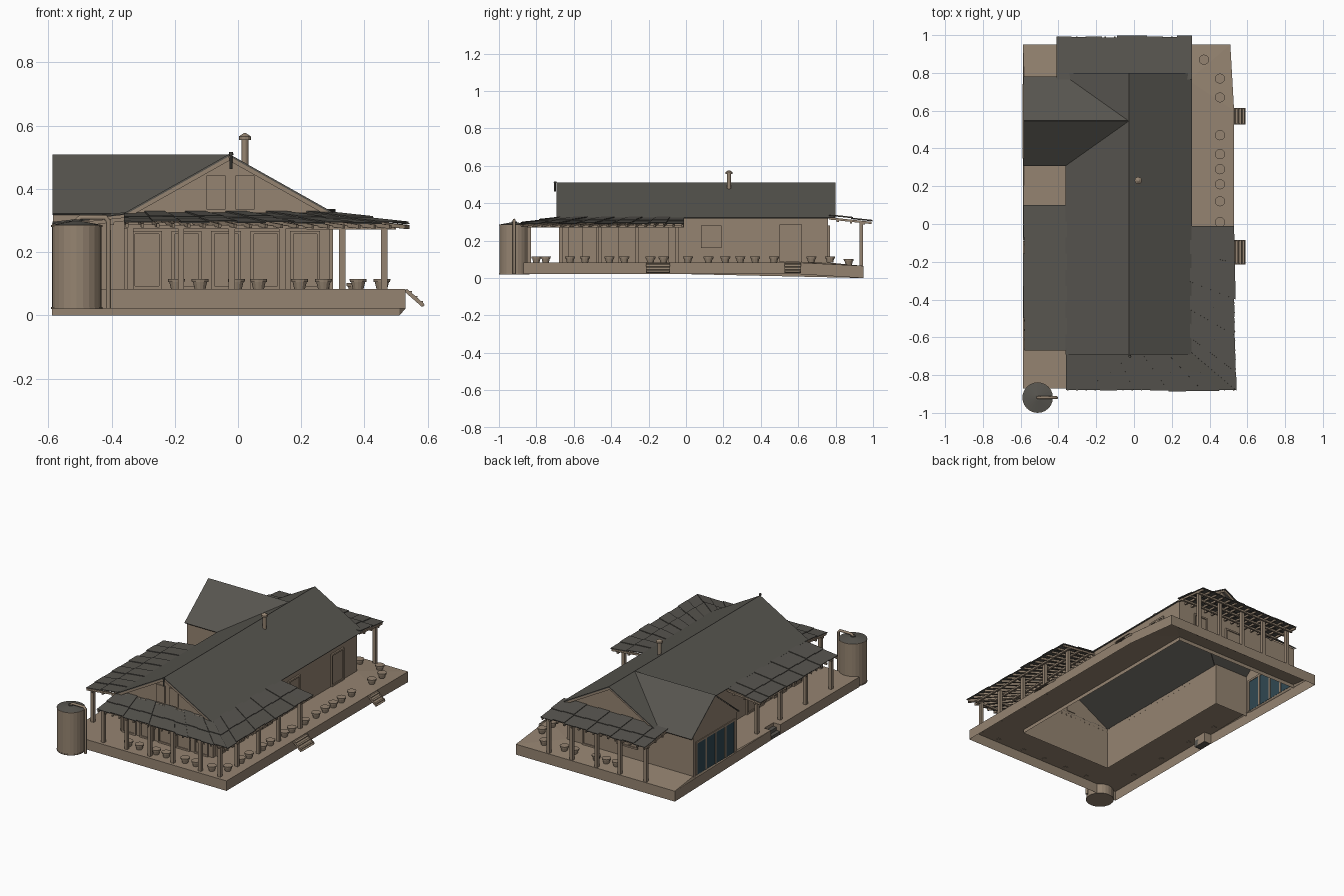
import bpy, bmesh, random
from math import pi
from mathutils import Vector, Matrix

if "Cube" in bpy.data.objects:
    bpy.data.objects.remove(bpy.data.objects["Cube"])
random.seed(4)

def material(name, c):
    m = bpy.data.materials.new(name)
    m.diffuse_color = (*c, 1)
    m.use_nodes = True
    m.node_tree.nodes["Principled BSDF"].inputs["Base Color"].default_value = m.diffuse_color
    return m

TIMBER = material("timber", (0.30, 0.23, 0.165))
ROOF = material("roof_sheet", (0.095, 0.09, 0.078))
GLASS = material("glass", (0.03, 0.065, 0.085))

def finish(name, bm, mat, solid=0):
    bmesh.ops.recalc_face_normals(bm, faces=bm.faces)
    me = bpy.data.meshes.new(name)
    bm.to_mesh(me)
    bm.free()
    me.materials.append(mat)
    ob = bpy.data.objects.new(name, me)
    bpy.context.collection.objects.link(ob)
    if solid:
        mod = ob.modifiers.new("thickness", 'SOLIDIFY')
        mod.thickness = solid
        mod.offset = 0
    return ob

def beam(bm, p, q, w, h):
    p, q = Vector(p), Vector(q)
    d = q - p
    m = Matrix.Translation((p + q) / 2) @ d.to_track_quat('X', 'Z').to_matrix().to_4x4()
    bmesh.ops.create_cube(bm, size=1, matrix=m @ Matrix.Diagonal((d.length, w, h, 1)))

def box(bm, lo, hi):
    lo, hi = Vector(lo), Vector(hi)
    bmesh.ops.create_cube(bm, size=1, matrix=Matrix.Translation((lo + hi) / 2) @ Matrix.Diagonal((*(hi - lo), 1)))

def cyl(bm, x, y, z0, z1, r0, r1, n=12, caps=True):
    bmesh.ops.create_cone(bm, cap_ends=caps, segments=n, radius1=r0, radius2=r1, depth=z1 - z0,
                          matrix=Matrix.Translation((x, y, (z0 + z1) / 2)))

def poly(bm, *pts):
    bm.faces.new([bm.verts.new(p) for p in pts])

# deck: ring around the house footprint, open underneath, with a stair notch on the left
HOUSE = [(-.35, -.66), (.29, -.66), (.29, .76), (-.585, .76), (-.585, .33), (-.35, .33)]
outer = [(-.588, -.87), (.53, -.87), (.53, .6), (.51, .95), (-.588, .95), (-.588, 0), (-.54, 0), (-.54, -.09), (-.588, -.09)]
drop = lambda y: .018 if y > .9 else 0
bm = bmesh.new()
edges = []
for loop in (outer, [(x + (.004 if x < -.5 else 0), y) for x, y in HOUSE]):
    vs = [bm.verts.new((x, y, .083 - drop(y))) for x, y in loop]
    edges += [bm.edges.new((vs[i - 1], vs[i])) for i in range(len(vs))]
    if loop is outer:
        top = vs
bmesh.ops.triangle_fill(bm, use_beauty=True, edges=edges)
low = [bm.verts.new((x, y, .021 - drop(y) * 1.17)) for x, y in outer]
for i in range(len(top)):
    bm.faces.new((top[i - 1], top[i], low[i], low[i - 1]))
finish("deck", bm, TIMBER)

# stairs
bm = bmesh.new()
for y, w in ((-.15, .065), (.57, .043)):
    beam(bm, (.53, y, .079), (.588, y, .03), w * 1.9, .005)
    for s in (-1, 1):
        beam(bm, (.53, y + s * w * .95, .08), (.586, y + s * w * .95, .031), .006, .012)
    for k in range(3):
        box(bm, (.532 + k * .017, y - w, .073 - k * .016), (.551 + k * .017, y + w, .077 - k * .016))
finish("right_steps", bm, TIMBER)
bm = bmesh.new()
for k in range(2):
    box(bm, (-.588 + k * .024, -.088, .022), (-.564 + k * .024, -.002, .042 + k * .02))
finish("left_steps", bm, ROOF)

# walls and gables
bm = bmesh.new()
for i in range(len(HOUSE)):
    a, b = HOUSE[i - 1], HOUSE[i]
    if a[0] == b[0] == -.585:       # leave the glazed opening
        for lo, hi, z0, z1 in ((.33, .355, .06, .325), (.735, .76, .06, .325), (.355, .735, .285, .325)):
            poly(bm, (-.585, lo, z0), (-.585, hi, z0), (-.585, hi, z1), (-.585, lo, z1))
    else:
        poly(bm, (*a, .06), (*b, .06), (*b, .325), (*a, .325))
for y in (-.66, .762):
    poly(bm, (-.352, y, .322), (.297, y, .322), (-.028, y, .505))
poly(bm, (-.585, .32, .322), (-.585, .77, .322), (-.585, .545, .503))
finish("walls", bm, TIMBER)

# main gabled roof with the side wing meeting it at the valleys
RX, RZ, WY = -.028, .507, .545
bm = bmesh.new()
poly(bm, (.305, -.692, .32), (.305, .8, .32), (RX, .8, RZ), (RX, -.692, RZ))
poly(bm, (-.36, -.692, .32), (RX, -.692, RZ), (RX, .8, RZ), (-.36, .8, .32), (-.36, .78, .32), (RX, WY, RZ), (-.36, .31, .32))
for y in (.31, .78):
    poly(bm, (-.586, y, .32), (-.36, y, .32), (RX, WY, RZ), (-.586, WY, RZ))
finish("main_roof", bm, ROOF, .006)

# gable boards and gable windows
bm = bmesh.new()
for y in (-.686, .79):
    for x in (-.35, .295):
        beam(bm, (x, y, .316), (RX, y, .497), .008, .014)
for x in (-.1, -.008):
    box(bm, (x, -.668, .335), (x + .06, -.655, .443))
box(bm, (-.35, -.672, .312), (.29, -.66, .325))
finish("gable_trim", bm, TIMBER)

# doors, windows and wall posts, each as a frame with a centre panel
def opening(bm, axis, at, out, lo, hi, z0, z1):
    def bar(a, b, c, d, depth):
        u, v = sorted((at, at + out * depth))
        if axis == 'x':
            box(bm, (u, a, c), (v, b, d))
        else:
            box(bm, (a, u, c), (b, v, d))
    t = .01
    bar(lo, lo + t, z0, z1, .01)
    bar(hi - t, hi, z0, z1, .01)
    bar(lo + t, hi - t, z1 - t, z1, .01)
    bar(lo + t, hi - t, z0, z0 + t, .01)
    bar(lo + t, hi - t, z0 + t, z1 - t, .004)

bm = bmesh.new()
for k in range(5):
    x = -.335 + k * .125
    opening(bm, 'y', -.66, -1, x, x + .095, .083, .267)
for lo, hi in ((-.63, -.55), (-.48, -.36), (-.26, -.09)):
    opening(bm, 'x', .29, 1, lo, hi, .083, .275)
    opening(bm, 'x', -.35, -1, lo, hi, .083, .275)
opening(bm, 'x', .29, 1, .08, .19, .16, .28)
opening(bm, 'x', .29, 1, .5, .62, .085, .285)
opening(bm, 'y', .76, 1, -.2, -.06, .15, .27)
opening(bm, 'y', .76, 1, .08, .18, .083, .28)
finish("doors_and_windows", bm, TIMBER)

# glazed doors of the wing
bm, fr = bmesh.new(), bmesh.new()
for k in range(4):
    y = .355 + k * .095
    box(bm, (-.587, y + .008, .083), (-.58, y + .087, .285))
for k in range(5):
    y = .355 + k * .095
    box(fr, (-.589, y - .007, .083), (-.577, y + .007, .29))
box(fr, (-.589, .35, .278), (-.577, .74, .29))
finish("wing_glass", bm, GLASS)
finish("wing_glass_frame", fr, TIMBER)

# veranda roofs: overlapping sheets on rafters; a-b is the high edge, d-c the low edge
def veranda(name, a, b, c, d, n):
    a, b, c, d = map(Vector, (a, b, c, d))
    sheets, frame = bmesh.new(), bmesh.new()
    for i in range(n):
        t0, t1 = i / n, (i + 1) / n
        e = random.uniform(.955, 1)
        up = Vector((0, 0, .004 * (i % 2)))
        h0, h1, l0, l1 = a.lerp(b, t0), a.lerp(b, t1), d.lerp(c, t0), d.lerp(c, t1)
        m0, m1 = h0.lerp(l0, .55), h1.lerp(l1, .55)
        lap = Vector((0, 0, .005))
        poly(sheets, h0 + up + lap, h1 + up + lap, m1 + up + lap, m0 + up + lap)
        poly(sheets, h0.lerp(l0, .5) + up, h1.lerp(l1, .5) + up, h1.lerp(l1, e) + up, h0.lerp(l0, e) + up)
    under = Vector((0, 0, -.011))
    count = max(6, int((d - c).length / .05))
    for i in range(count + 1):
        t = .01 + .98 * i / count
        h, l = a.lerp(b, t), d.lerp(c, t)
        beam(frame, h + under, h.lerp(l, .97) + under, .009, .012)
    for f in (.2, .5, .8):
        beam(frame, a.lerp(d, f) + under * 1.7, b.lerp(c, f) + under * 1.7, .012, .012)
    finish(name + "_sheets", sheets, ROOF, .004)
    finish(name + "_rafters", frame, TIMBER)

veranda("front_veranda", (-.36, -.66, .319), (.28, -.66, .319), (.548, -.887, .29), (-.36, -.887, .295), 10)
veranda("right_veranda", (.28, -.66, .319), (.28, -.01, .319), (.532, -.01, .29), (.548, -.887, .29), 9)
veranda("left_veranda", (-.35, -.67, .316), (-.35, .1, .316), (-.588, .1, .29), (-.588, -.67, .29), 9)
veranda("back_veranda", (-.41, .765, .33), (.308, .765, .33), (.308, .998, .305), (-.41, .998, .305), 9)

# veranda posts
bm = bmesh.new()
spots = [(x, -.84, .283) for x in (-.34, -.18, -.02, .14, .33, .463)]
spots += [(.463, y, .283) for y in (-.67, -.46, -.26, -.05)]
spots += [(-.545, y, .283) for y in (-.65, -.4, -.15, .08)]
spots += [(x, .937, .297) for x in (.29, .13, -.04, -.2, -.38)]
for x, y, z in spots:
    box(bm, (x - .01, y - .01, .065 if y > .9 else .08), (x + .01, y + .01, z))
finish("veranda_posts", bm, TIMBER)

# flower pots
bm = bmesh.new()
pots = [(x, -.8) for x in (-.195, -.12, -.005, .065, .195, .27, .38)]
pots += [(.455, y) for y in (-.75, -.62, -.54, -.41, -.33, -.19, -.12, .01, .12, .21, .29, .37, .47, .67, .77)]
pots += [(x, .87) for x in (.37, .23, .16, .01, -.06, -.13)]
for x, y in pots:
    z = .07 if y > .8 else .083
    cyl(bm, x, y, z, z + .025, .017, .023)
    cyl(bm, x, y, z + .022, z + .032, .026, .027)
finish("flower_pots", bm, TIMBER)

# water tank with lid and pipe
TX, TY = -.51, -.919
bm = bmesh.new()
cyl(bm, TX, TY, .02, .286, .079, .079, 24)
for z in (.02, .28):
    cyl(bm, TX, TY, z, z + .006, .081, .081, 24)
finish("water_tank", bm, TIMBER)
bm = bmesh.new()
cyl(bm, TX, TY, .286, .298, .079, .015, 24)
cyl(bm, TX, TY, .296, .303, .015, .015, 12)
finish("tank_lid", bm, ROOF)
cu = bpy.data.curves.new("tank_pipe", 'CURVE')
cu.dimensions = '3D'
cu.bevel_depth, cu.bevel_resolution = .008, 2
cu.use_fill_caps = True
path = [(TX, TY, .29), (TX, TY, .3), (TX + .012, TY, .31), (-.42, TY, .31), (-.41, TY, .298), (-.41, TY, .022)]
sp = cu.splines.new('POLY')
sp.points.add(len(path) - 1)
for p, co in zip(sp.points, path):
    p.co = (*co, 1)
cu.materials.append(TIMBER)
bpy.context.collection.objects.link(bpy.data.objects.new("tank_pipe", cu))

# chimney and ridge finial
bm = bmesh.new()
cyl(bm, .022, .23, .46, .56, .011, .011)
cyl(bm, .022, .23, .555, .566, .019, .019)
cyl(bm, .022, .23, .566, .576, .019, .004)
finish("chimney", bm, TIMBER)
bm = bmesh.new()
cyl(bm, -.022, -.7, .463, .51, .005, .005, 8)
cyl(bm, -.022, -.7, .507, .517, .008, .006, 8)
finish("ridge_finial", bm, ROOF)
